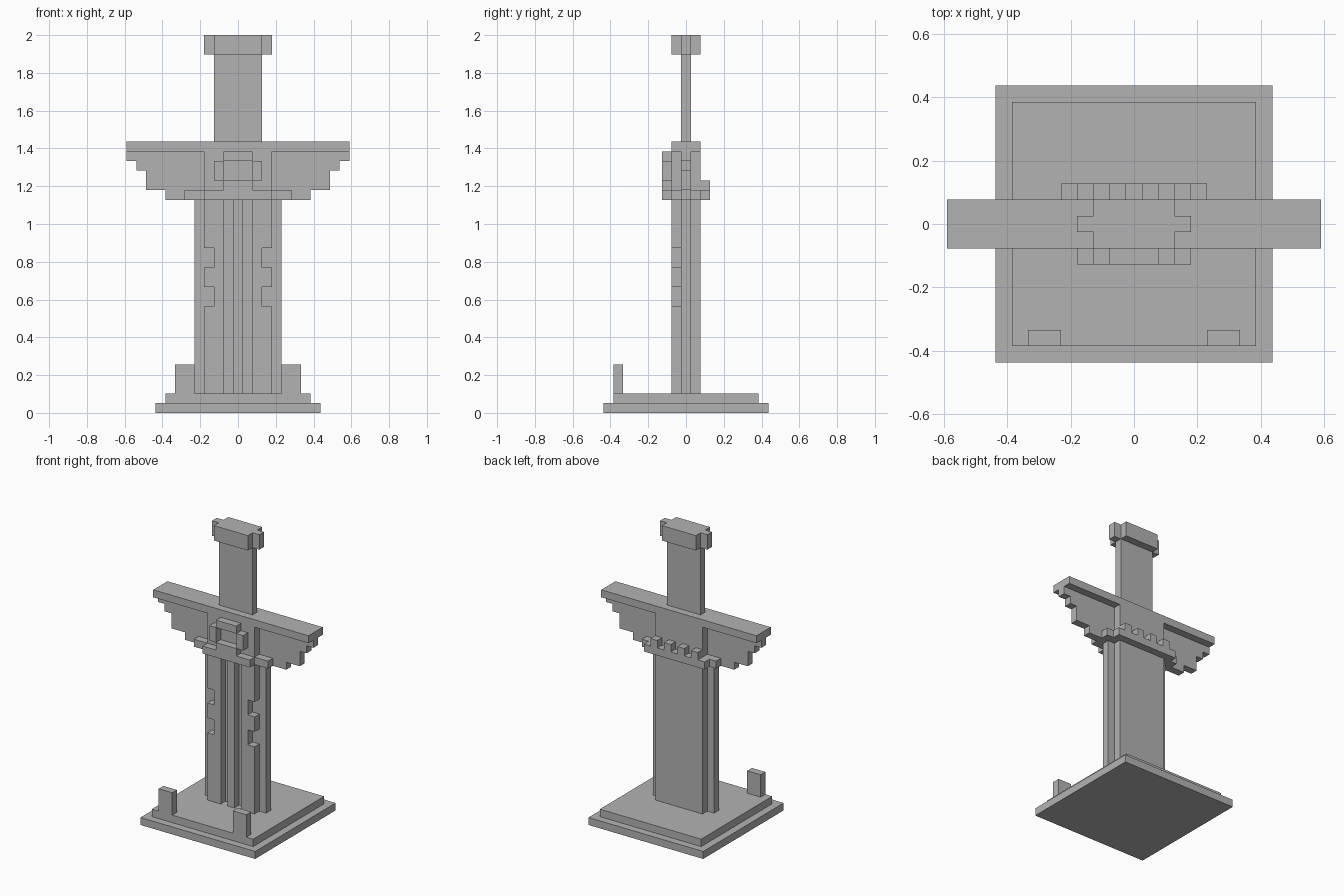
import bpy
import bmesh
from mathutils import Vector

cube = bpy.data.objects.get("Cube")
if cube:
    bpy.data.objects.remove(cube, do_unlink=True)

U = 2 / 39  # one block of the stepped design

stone = bpy.data.materials.new("stone_grey")
stone.use_nodes = True
GREY = (0.45, 0.45, 0.45, 1)
stone.diffuse_color = GREY
stone.node_tree.nodes["Principled BSDF"].inputs["Base Color"].default_value = GREY


def prism(name, outline, y0, y1):
    """Extrude an x-z outline from y0 to y1, all in blocks."""
    bm = bmesh.new()
    face = bm.faces.new([bm.verts.new(Vector((x, y0, z)) * U) for x, z in outline])
    new = bmesh.ops.extrude_face_region(bm, geom=[face])["geom"]
    moved = [v for v in new if isinstance(v, bmesh.types.BMVert)]
    bmesh.ops.translate(bm, verts=moved, vec=(0, (y1 - y0) * U, 0))
    bmesh.ops.recalc_face_normals(bm, faces=bm.faces)
    mesh = bpy.data.meshes.new(name)
    bm.to_mesh(mesh)
    bm.free()
    mesh.materials.append(stone)
    obj = bpy.data.objects.new(name, mesh)
    bpy.context.collection.objects.link(obj)
    return obj


def box(name, x0, x1, y0, y1, z0, z1):
    return prism(name, [(x0, z0), (x1, z0), (x1, z1), (x0, z1)], y0, y1)


def slab(name, half_x, y0, y1, z0, z1):
    return box(name, -half_x, half_x, y0, y1, z0, z1)


def mirror(obj):
    obj.modifiers.new("Mirror", "MIRROR")
    return obj


# Stepped base with two front posts
slab("base_lower", 8.5, -8.5, 8.5, 0, 1)
slab("base_upper", 7.5, -7.5, 7.5, 1, 2)
mirror(box("front_post", 4.5, 6.5, -7.5, -6.5, 2, 5))

# Blade: core, back plate, centre ridge and notched front rails
slab("blade_core", 4.5, -0.5, 0.5, 2, 22)
slab("blade_back", 3.5, 0.5, 1.5, 2, 22)
slab("blade_ridge", 0.5, -1.5, -0.5, 2, 22)
rail = [(1.5, 22), (1.5, 2), (3.5, 2)]
for z in (11, 15):
    rail += [(3.5, z), (2.5, z), (2.5, z + 2), (3.5, z + 2)]
rail.append((3.5, 22))
mirror(prism("blade_rail", rail, -1.5, -0.5))

# Guard: top beam, central block, band and stepped wings
slab("guard_beam", 11.5, -1.5, 1.5, 27, 28)
slab("guard_block", 3.5, -1.5, 1.5, 23, 27)
slab("guard_band", 5.5, -1.5, 1.5, 22, 23)
wing = [(3.5, 27), (3.5, 23), (5.5, 23), (5.5, 22), (7.5, 22), (7.5, 23),
        (9.5, 23), (9.5, 25), (10.5, 25), (10.5, 26), (11.5, 26), (11.5, 27)]
mirror(prism("guard_wing", wing, -0.5, 0.5))

# Front ledge carrying a ring emblem
slab("front_ledge", 3.5, -2.5, -1.5, 22, 23)
slab("emblem_bottom", 1.5, -2.5, -1.5, 23, 24)
slab("emblem_top", 1.5, -2.5, -1.5, 26, 27)
mirror(box("emblem_side", 1.5, 2.5, -2.5, -1.5, 24, 26))

# Back ledge with a row of teeth
slab("back_ledge", 4.5, 1.5, 2.5, 22, 23)
for x in (1, 3):
    mirror(box("back_tooth", x - 0.5, x + 0.5, 1.5, 2.5, 23, 24))

# Grip and cross-shaped pommel
slab("grip", 2.5, -0.5, 0.5, 28, 37)
slab("pommel", 2.5, -1.5, 1.5, 37, 39)
mirror(box("pommel_end", 2.5, 3.5, -0.5, 0.5, 37, 39))
